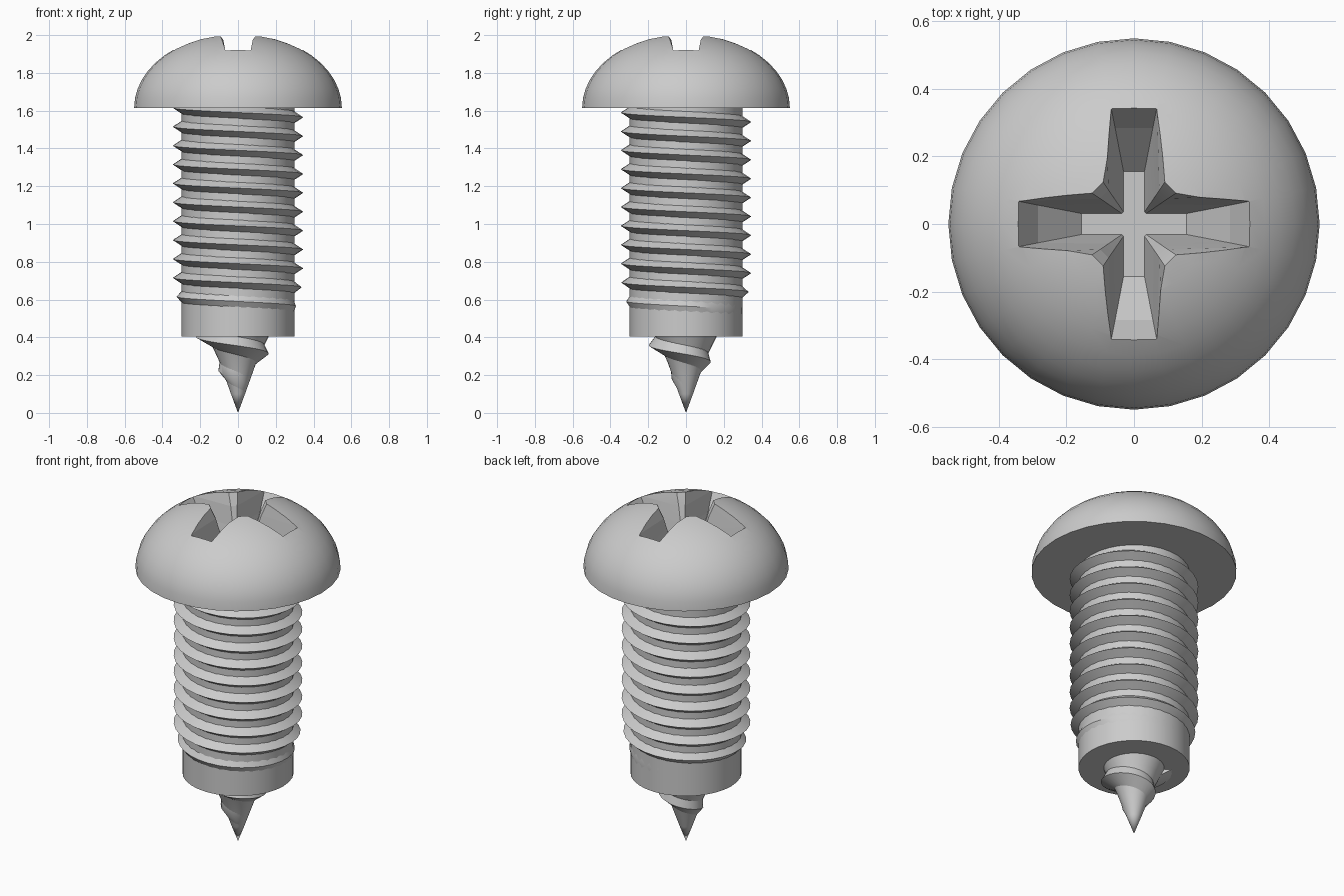
import bpy, bmesh
from math import sin, cos, pi, sqrt, radians

if "Cube" in bpy.data.objects:
    bpy.data.objects.remove(bpy.data.objects["Cube"])

SEG = 32


def finish(name, bm, angle=35):
    bmesh.ops.recalc_face_normals(bm, faces=bm.faces)
    me = bpy.data.meshes.new(name)
    bm.to_mesh(me)
    bm.free()
    ob = bpy.data.objects.new(name, me)
    bpy.context.collection.objects.link(ob)
    if angle:
        smooth(ob, angle)
    return ob


def smooth(ob, angle):
    bpy.ops.object.select_all(action='DESELECT')
    ob.select_set(True)
    bpy.context.view_layer.objects.active = ob
    bpy.ops.object.shade_smooth_by_angle(angle=radians(angle))


def loft(bm, rings, closed_ends=True):
    """Bridge successive closed rings of points."""
    vs = [[bm.verts.new(p) for p in ring] for ring in rings]
    n = len(vs[0])
    for a, b in zip(vs, vs[1:]):
        for i in range(n):
            j = (i + 1) % n
            bm.faces.new((a[i], a[j], b[j], b[i]))
    if closed_ends:
        bm.faces.new(vs[0])
        bm.faces.new(vs[-1])


def lathe(name, profile, angle=35):
    """Revolve (radius, z) points around z; zero radii are welded to a tip."""
    bm = bmesh.new()
    rings = [[(r * cos(2 * pi * i / SEG), r * sin(2 * pi * i / SEG), z)
              for i in range(SEG)] for r, z in profile]
    loft(bm, rings)
    bmesh.ops.remove_doubles(bm, verts=bm.verts, dist=1e-5)
    return finish(name, bm, angle)


def interp(x, table):
    if x <= table[0][0]:
        return table[0][1]
    for (x0, y0), (x1, y1) in zip(table, table[1:]):
        if x <= x1:
            return y0 + (y1 - y0) * (x - x0) / (x1 - x0)
    return table[-1][1]


def thread(name, z0, pitch, t0, t1, half, crest, root, angle):
    """Left-handed helical ridge; crest and root map height to radius."""
    bm = bmesh.new()
    steps = round((t1 - t0) / (2 * pi) * SEG)
    rings = []
    for k in range(steps + 1):
        t = t0 + 2 * pi * k / SEG
        z = z0 - pitch * t / (2 * pi)
        section = [(root(z + half), z + half), (crest(z), z),
                   (root(z - half), z - half), (root(z) - 0.03, z)]
        rings.append([(r * cos(t), r * sin(t), h) for r, h in section])
    loft(bm, rings)
    return finish(name, bm, angle)


# Domed head
HB, HR, HH = 1.615, 0.55, 0.393
dome = [(HR * cos(a), HB + HH * sin(a)) for a in [i * pi / 24 for i in range(12)]]
head = lathe("head", dome + [(0, HB + HH)])

# Tapered cross-shaped driver recess
levels = [  # z, arm length, arm half width, inner corner long, inner corner short
    (2.06, 0.348, 0.085, 0.150, 0.108),
    (1.925, 0.345, 0.068, 0.100, 0.075),
    (1.82, 0.285, 0.056, 0.075, 0.058),
    (1.68, 0.155, 0.031, 0.036, 0.031)]
rings = []
for z, L, w, c, d in levels:
    ring = []
    for q in range(4):
        cq, sq = cos(q * pi / 2), sin(q * pi / 2)
        for x, y in ((L, -w), (L, w), (c, d), (d, c)):
            ring.append((x * cq - y * sq, x * sq + y * cq, z))
    rings.append(ring)
bm = bmesh.new()
loft(bm, rings)
cutter = finish("recess_cutter", bm, 0)
cutter.hide_render = True
mod = head.modifiers.new("recess", 'BOOLEAN')
mod.operation = 'DIFFERENCE'
mod.solver = 'EXACT'
mod.object = cutter
bpy.context.view_layer.objects.active = head
bpy.ops.object.modifier_apply(modifier=mod.name)
bpy.data.objects.remove(cutter)
smooth(head, 20)

# Cylindrical shank with its thread, fading out near the bottom
lathe("shank", [(0.298, 0.405), (0.298, HB)])
fade = [(0.53, 0.294), (0.61, 0.325), (0.70, 0.345)]
thread("shank_thread", 1.565, 0.1, -1.1 * pi, 20.7 * pi, 0.032,
       lambda z: interp(z, fade), lambda z: 0.296, 30)

# Pointed tip with a coarser cutting ridge
core = [(0.0, 0.0), (0.10, 0.037), (0.20, 0.073), (0.27, 0.098),
        (0.35, 0.135), (0.41, 0.165)]
lathe("tip", [(r, z) for z, r in core])
crest = [(0.13, 0.046), (0.175, 0.074), (0.22, 0.102), (0.27, 0.133),
         (0.32, 0.168), (0.355, 0.197), (0.40, 0.222)]
thread("tip_thread", 0.49, 0.18, 0.8 * pi, 4 * pi, 0.05,
       lambda z: interp(z, crest), lambda z: interp(z, core) - 0.002, 40)
